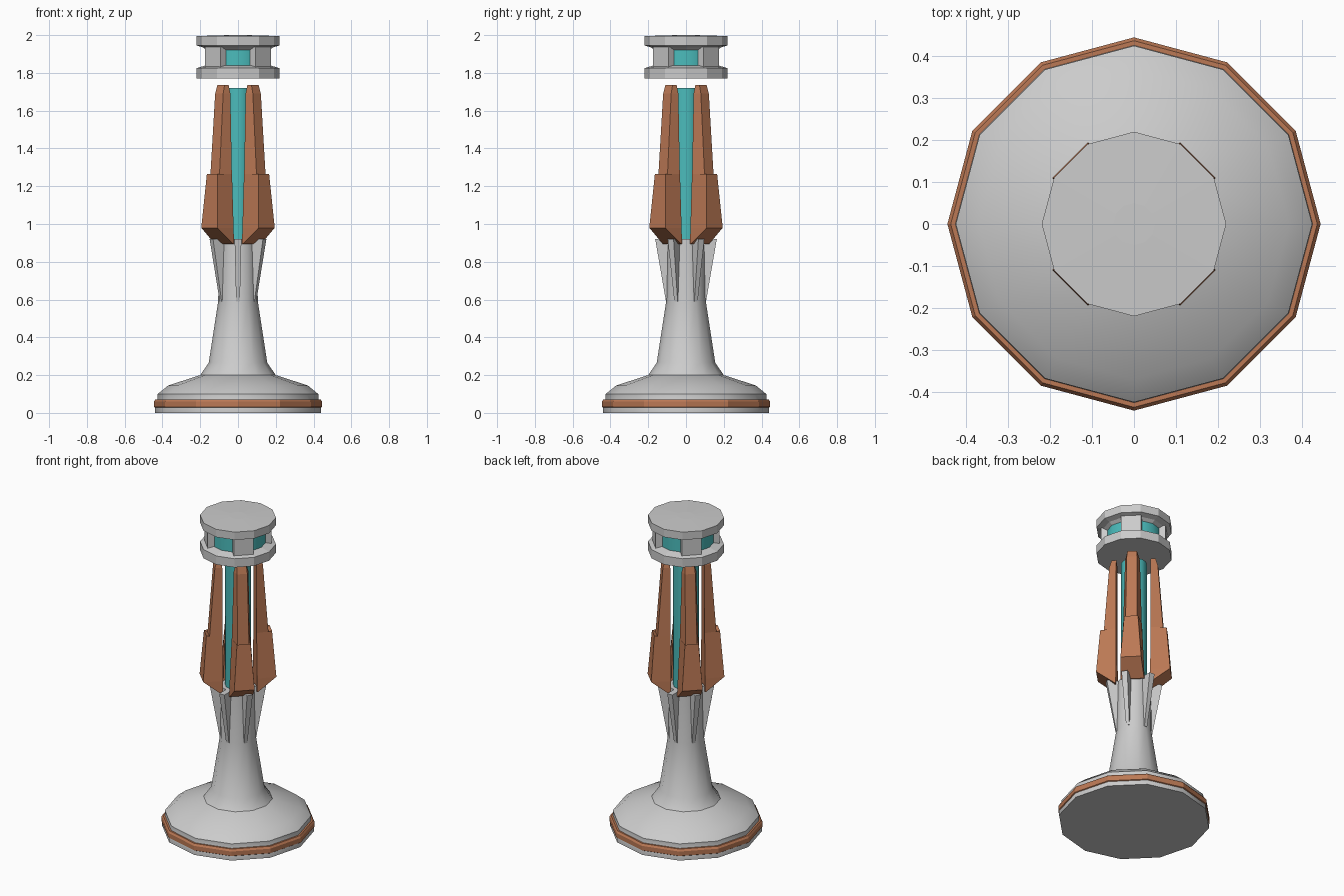
import bpy, bmesh, math

if "Cube" in bpy.data.objects:
    bpy.data.objects.remove(bpy.data.objects["Cube"])

def material(name, rgb):
    m = bpy.data.materials.new(name)
    m.diffuse_color = (*rgb, 1)
    m.use_nodes = True
    m.node_tree.nodes["Principled BSDF"].inputs["Base Color"].default_value = m.diffuse_color
    return m

COPPER = material("copper", (0.50, 0.19, 0.09))
CYAN = material("cyan_glow", (0.07, 0.50, 0.50))

def finish(name, bm, mat=None, smooth=None):
    bmesh.ops.recalc_face_normals(bm, faces=bm.faces)
    me = bpy.data.meshes.new(name)
    bm.to_mesh(me)
    bm.free()
    ob = bpy.data.objects.new(name, me)
    bpy.context.collection.objects.link(ob)
    if mat:
        me.materials.append(mat)
    if smooth:
        bpy.ops.object.select_all(action='DESELECT')
        ob.select_set(True)
        bpy.context.view_layer.objects.active = ob
        bpy.ops.object.shade_smooth_by_angle(angle=math.radians(smooth))
    return ob

def loft(bm, rings):
    """Skin equal-length rings of points and cap both ends."""
    loops = [[bm.verts.new(p) for p in r] for r in rings]
    n = len(loops[0])
    for a, b in zip(loops, loops[1:]):
        for i in range(n):
            j = (i + 1) % n
            bm.faces.new((a[i], a[j], b[j], b[i]))
    bm.faces.new(loops[0][::-1])
    bm.faces.new(loops[-1])

def lathe(name, profile, mat=None, smooth=None, n=12):
    bm = bmesh.new()
    loft(bm, [[(r * math.cos(i * math.tau / n), r * math.sin(i * math.tau / n), z)
               for i in range(n)] for r, z in profile])
    return finish(name, bm, mat, smooth)

def radial(name, sections, angle, mat=None):
    """Sections (inner u, inner half width, outer u, outer half width, z), turned to angle."""
    c, s = math.cos(math.radians(angle)), math.sin(math.radians(angle))
    bm = bmesh.new()
    rings = []
    for ui, wi, uo, wo, z in sections:
        quad = [(ui, -wi), (uo, -wo), (uo, wo), (ui, wi)]
        rings.append([(u * c - v * s, u * s + v * c, z) for u, v in quad])
    loft(bm, rings)
    return finish(name, bm, mat)

# Flared foot and stem
lathe("foot_and_stem", [(0.44, 0), (0.44, 0.03), (0.425, 0.075), (0.425, 0.1),
                        (0.37, 0.145), (0.2, 0.2), (0.155, 0.265), (0.105, 0.59),
                        (0.1, 0.92)], smooth=35)
lathe("foot_band", [(0.435, 0.025), (0.445, 0.032), (0.445, 0.06), (0.437, 0.072),
                    (0.42, 0.072)], COPPER)

# Glowing core between the blades
lathe("core", [(0.075, 0.9), (0.075, 1.72)], CYAN, 35)

# Six fins flaring out of the stem
for k in range(6):
    radial(f"stem_fin_{k+1}", [(0.085, 0.01, 0.106, 0.01, 0.59),
                               (0.085, 0.018, 0.163, 0.018, 0.92)], 30 + 60 * k)

# Four copper blades, each with a thicker lower block
for k in range(4):
    radial(f"blade_{k+1}", [
        (0.1, 0.07, 0.106, 0.068, 0.895),
        (0.1, 0.067, 0.215, 0.06, 0.98),
        (0.1, 0.055, 0.193, 0.04, 1.265),
        (0.1, 0.054, 0.173, 0.034, 1.255),
        (0.1, 0.043, 0.141, 0.03, 1.69),
        (0.1, 0.03, 0.128, 0.027, 1.735)], 45 + 90 * k, COPPER)

# Floating head: two discs, glowing drum and four posts
lathe("head_lower_disc", [(0.22, 1.77), (0.22, 1.825), (0.17, 1.84)])
lathe("head_upper_disc", [(0.165, 1.92), (0.185, 1.935), (0.22, 1.945), (0.22, 1.995),
                          (0.05, 2.0)])
lathe("head_drum", [(0.165, 1.83), (0.165, 1.925)], CYAN, 35)
for k in range(4):
    radial(f"head_post_{k+1}", [(0.13, 0.06, 0.188, 0.058, 1.82),
                                (0.13, 0.06, 0.188, 0.058, 1.95)], 45 + 90 * k)
